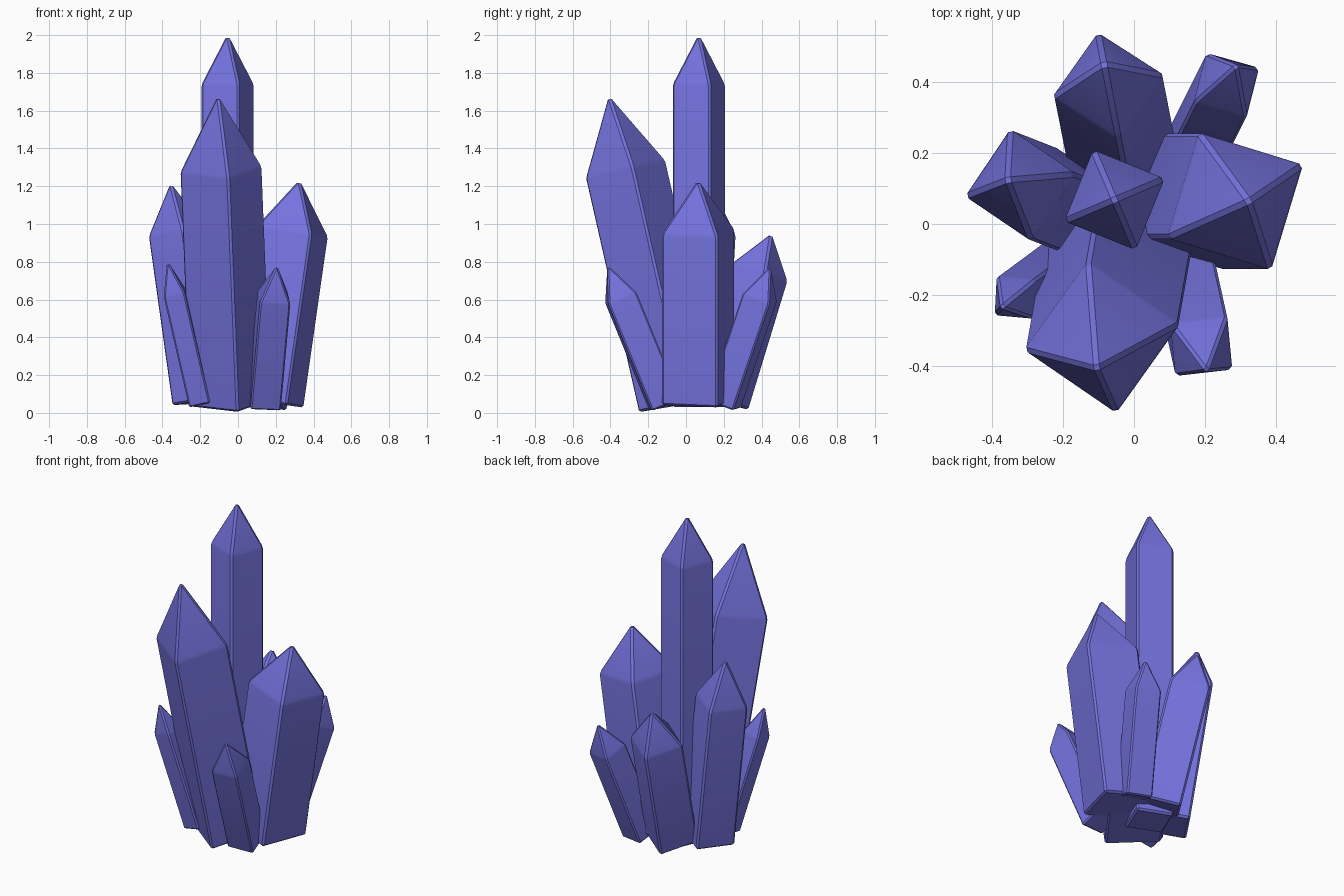
import bpy, bmesh, math
from mathutils import Vector

if "Cube" in bpy.data.objects:
    bpy.data.objects.remove(bpy.data.objects["Cube"])

violet = bpy.data.materials.new("crystal_violet")
violet.diffuse_color = (0.175, 0.17, 0.73, 1)
violet.use_nodes = True
violet.node_tree.nodes["Principled BSDF"].inputs["Base Color"].default_value = violet.diffuse_color


def crystal(name, shoulder, lean, base_z, radius, tip, turn, bevel=0.011):
    """Square prism with a pyramid tip. shoulder = centre of the tip's base,
    lean = x and y travel per unit of height, tip = height of the apex above it."""
    radius += bevel * 0.7          # allow for what the bevel trims away
    axis = Vector((lean[0], lean[1], 1))
    top = Vector(shoulder)
    base = top - axis * (top.z - base_z)
    apex = top + axis * (tip + bevel * 1.2)
    rot = Vector((0, 0, 1)).rotation_difference(axis)
    bm = bmesh.new()
    rings = []
    for centre in (base, top):
        ring = []
        for i in range(4):
            a = math.radians(turn + 90 * i)
            ring.append(bm.verts.new(centre + rot @ Vector((math.cos(a), math.sin(a), 0)) * radius))
        rings.append(ring)
    point = bm.verts.new(apex)
    low, high = rings
    bm.faces.new(low[::-1])
    for i in range(4):
        j = (i + 1) % 4
        bm.faces.new((low[i], low[j], high[j], high[i]))
        bm.faces.new((high[i], high[j], point))
    # narrow chamfer on every edge
    bmesh.ops.bevel(bm, geom=bm.edges[:], offset=bevel, offset_type='OFFSET',
                    segments=1, profile=0.5, affect='EDGES')
    bmesh.ops.recalc_face_normals(bm, faces=bm.faces[:])
    mesh = bpy.data.meshes.new(name)
    bm.to_mesh(mesh)
    bm.free()
    mesh.materials.append(violet)
    ob = bpy.data.objects.new(name, mesh)
    bpy.context.collection.objects.link(ob)
    bpy.ops.object.select_all(action='DESELECT')
    ob.select_set(True)
    bpy.context.view_layer.objects.active = ob
    bpy.ops.object.shade_smooth_by_angle(angle=math.radians(30))


# Large crystals
crystal("centre_crystal", (-0.055, 0.068, 1.74), (0, 0), 0.03, 0.146, 0.26, 23)
crystal("front_crystal", (-0.09, -0.32, 1.29), (-0.04, -0.227), 0.05, 0.216, 0.387, 10)
crystal("right_crystal", (0.286, 0.064, 0.96), (0.143, 0), 0.055, 0.212, 0.265, 28)
crystal("left_crystal", (-0.32, 0.11, 0.955), (-0.14, 0.055), 0.06, 0.154, 0.26, 11)
crystal("back_crystal", (-0.0725, 0.39, 0.745), (-0.06, 0.305), 0.063, 0.155, 0.2, 11)
# Small outer crystals
crystal("back_right_crystal", (0.261, 0.391, 0.61), (0.17, 0.34), 0.045, 0.104, 0.16, 30, 0.008)
crystal("front_left_crystal", (-0.335, -0.207, 0.635), (-0.23, -0.17), 0.05, 0.075, 0.165, 41, 0.008)
crystal("front_right_crystal", (0.19, -0.345, 0.61), (0.09, -0.41), 0.045, 0.109, 0.165, 51, 0.008)
